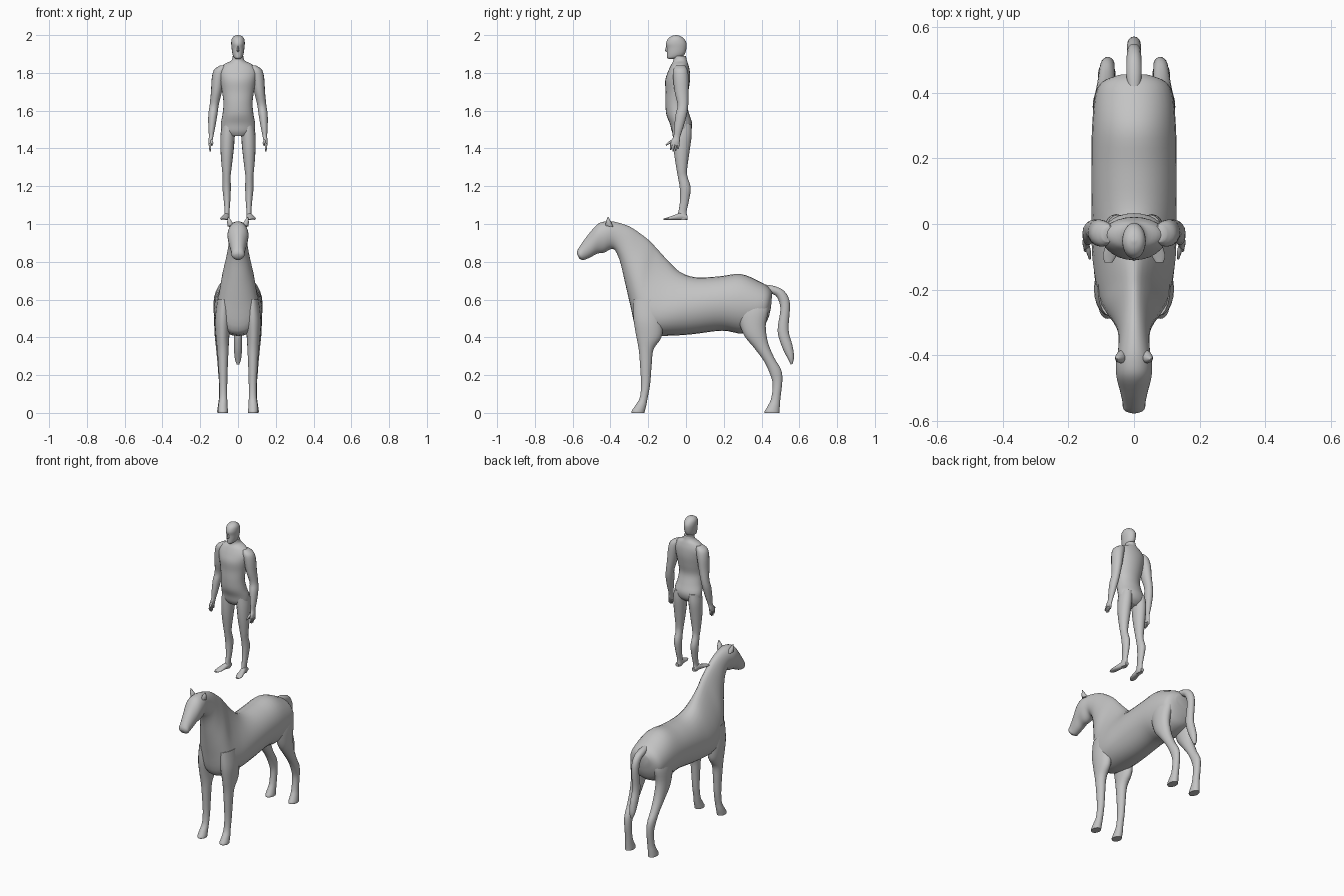
import bpy, bmesh, math
from mathutils import Vector

grey = bpy.data.materials.new("plain grey")
grey.diffuse_color = (0.55, 0.55, 0.55, 1)


def spline(rows, steps):
    """Catmull-Rom through rows of numbers."""
    out = []
    for i in range(len(rows) - 1):
        a, b, c, d = (rows[max(i - 1, 0)], rows[i], rows[i + 1], rows[min(i + 2, len(rows) - 1)])
        for s in range(steps):
            t = s / steps
            out.append([0.5 * (2 * q + (r - p) * t + (2 * p - 5 * q + 4 * r - w) * t * t
                               + (3 * q - p - 3 * r + w) * t ** 3) for p, q, r, w in zip(a, b, c, d)])
    return out + [list(rows[-1])]


def loft(name, rings, n=20, steps=4, mirror=False):
    """Ring: centre x, half width, (y, z) of one profile edge, (y, z) of the other, taper."""
    bm = bmesh.new()
    loops = []
    for x, w, y1, z1, y2, z2, k in spline([(tuple(r) + (0,))[:7] for r in rings], steps):
        mid, half = Vector((x, (y1 + y2) / 2, (z1 + z2) / 2)), Vector((0, (y1 - y2) / 2, (z1 - z2) / 2))
        loop = []
        for i in range(n):
            a = 2 * math.pi * i / n
            t = math.cos(a)
            loop.append(bm.verts.new(mid + half * t + Vector((w * math.sin(a) * (1 - k * t), 0, 0))))
        loops.append(loop)
    for a, b in zip(loops, loops[1:]):
        for i in range(n):
            bm.faces.new((a[i], a[(i + 1) % n], b[(i + 1) % n], b[i]))
    bm.faces.new(loops[0])
    bm.faces.new(loops[-1])
    bmesh.ops.recalc_face_normals(bm, faces=bm.faces)
    me = bpy.data.meshes.new(name)
    bm.to_mesh(me)
    bm.free()
    me.materials.append(grey)
    ob = bpy.data.objects.new(name, me)
    bpy.context.collection.objects.link(ob)
    if mirror:
        ob.modifiers.new("both sides", 'MIRROR')
    bpy.ops.object.select_all(action='DESELECT')
    ob.select_set(True)
    bpy.context.view_layer.objects.active = ob
    bpy.ops.object.shade_smooth_by_angle(angle=math.radians(50))
    return ob


# Horse trunk, neck and head in one sweep from rump to muzzle
loft("horse_body", [
    (0, .05, .457, .64, .45, .56), (0, .095, .435, .668, .435, .50), (0, .118, .39, .695, .40, .45),
    (0, .128, .29, .735, .30, .42), (0, .13, .17, .722, .19, .435), (0, .13, .05, .718, .02, .415, .05),
    (0, .125, -.03, .745, -.11, .408, .25), (0, .112, -.09, .80, -.20, .41, .42),
    (0, .098, -.15, .865, -.26, .435, .48), (0, .082, -.19, .908, -.295, .57, .42),
    (0, .062, -.24, .948, -.325, .70, .28), (0, .049, -.30, .987, -.352, .81, .1),
    (0, .048, -.37, 1.01, -.385, .868), (0, .055, -.42, 1.014, -.432, .849, -.1),
    (0, .053, -.467, 1.0, -.47, .843, -.1), (0, .043, -.515, .947, -.502, .826),
    (0, .035, -.555, .893, -.533, .812), (0, .033, -.575, .86, -.55, .810),
    (0, .018, -.578, .842, -.566, .818)], n=28)

# Front legs, with hooves
loft("horse_front_leg", [
    (.075, .035, -.28, .60, -.11, .60), (.08, .042, -.278, .50, -.12, .48), (.082, .036, -.264, .41, -.13, .40),
    (.08, .03, -.25, .335, -.172, .335), (.079, .025, -.243, .25, -.182, .25), (.078, .021, -.238, .15, -.19, .15),
    (.078, .021, -.245, .08, -.203, .08), (.08, .024, -.268, .04, -.21, .04), (.08, .027, -.288, .01, -.218, .01),
    (.08, .026, -.288, 0, -.22, 0)], mirror=True)

# Hind legs, with thighs and hooves
loft("horse_hind_leg", [
    (.07, .035, .25, .60, .43, .62), (.082, .042, .27, .52, .438, .55), (.088, .037, .305, .415, .422, .46),
    (.086, .032, .36, .345, .435, .37), (.084, .026, .415, .27, .468, .29), (.082, .023, .447, .20, .503, .23),
    (.08, .021, .459, .15, .51, .17), (.08, .021, .452, .08, .50, .08), (.082, .024, .435, .04, .497, .04),
    (.083, .027, .417, .01, .495, .01), (.083, .026, .417, 0, .495, 0)], mirror=True)

# Tail
loft("horse_tail", [
    (0, .02, .41, .68, .43, .64), (0, .024, .465, .672, .455, .63), (0, .023, .52, .645, .482, .612),
    (0, .022, .55, .58, .50, .55), (0, .022, .543, .44, .485, .435), (0, .022, .563, .36, .51, .345),
    (0, .018, .572, .30, .54, .285), (0, .007, .565, .26, .555, .256)], n=14)

# Pointed ears
loft("horse_ear", [
    (.038, .017, -.425, .99, -.385, .985), (.044, .014, -.424, 1.012, -.395, 1.008),
    (.052, .002, -.414, 1.038, -.411, 1.038)], n=10, mirror=True)

# Man: torso, neck and head
loft("man_torso", [
    (0, .05, -.06, 1.465, .0, 1.465), (0, .085, -.075, 1.49, .025, 1.49), (0, .091, -.085, 1.53, .033, 1.53),
    (0, .082, -.104, 1.58, .018, 1.58), (0, .077, -.109, 1.64, .003, 1.64), (0, .084, -.108, 1.70, .012, 1.70),
    (0, .095, -.11, 1.76, .021, 1.76), (0, .10, -.096, 1.805, .02, 1.81), (0, .078, -.08, 1.84, .012, 1.845),
    (0, .036, -.068, 1.862, .004, 1.868), (0, .028, -.066, 1.89, .0, 1.89)], n=24)
loft("man_head", [
    (0, .012, -.092, 1.874, -.06, 1.874), (0, .023, -.100, 1.881, -.02, 1.887), (0, .030, -.101, 1.90, -.004, 1.905),
    (0, .034, -.102, 1.93, .003, 1.935), (0, .036, -.106, 1.955, .002, 1.96), (0, .033, -.096, 1.98, -.01, 1.98),
    (0, .022, -.078, 1.994, -.028, 1.994), (0, .005, -.056, 2.0, -.048, 2.0)])
loft("man_nose", [
    (0, .003, -.104, 1.945, -.09, 1.945), (0, .006, -.111, 1.924, -.09, 1.924),
    (0, .007, -.112, 1.917, -.09, 1.917), (0, .003, -.102, 1.911, -.09, 1.911)], n=10)

# Man: arms
loft("man_arm", [
    (.078, .02, -.055, 1.838, -.005, 1.838), (.094, .034, -.068, 1.815, .008, 1.815),
    (.105, .034, -.068, 1.77, .014, 1.77), (.114, .029, -.06, 1.70, .014, 1.70),
    (.126, .024, -.045, 1.63, .012, 1.63), (.133, .024, -.055, 1.58, .005, 1.58),
    (.139, .018, -.063, 1.51, -.015, 1.51), (.142, .012, -.066, 1.465, -.03, 1.465),
    (.146, .011, -.078, 1.44, -.033, 1.438), (.147, .009, -.083, 1.42, -.038, 1.415)], n=16, mirror=True)

# Man: four fingers and a thumb
for i in range(4):
    y, tip = -.077 + .0125 * i, 1.383 + (.008, 0, .003, .014)[i]
    loft("man_finger_%d" % (i + 1), [
        (.147, .006, y - .006, 1.43, y + .006, 1.43), (.148, .006, y - .008, 1.405, y + .003, 1.405),
        (.146, .003, y - .006, tip, y, tip)], n=8, steps=3, mirror=True)
loft("man_thumb", [
    (.143, .007, -.066, 1.452, -.06, 1.436), (.138, .007, -.09, 1.438, -.084, 1.425),
    (.135, .003, -.108, 1.42, -.105, 1.414)], n=8, steps=3, mirror=True)

# Man: legs and feet
loft("man_leg", [
    (.05, .034, -.07, 1.53, .028, 1.53), (.055, .038, -.07, 1.46, .03, 1.47), (.058, .034, -.064, 1.38, .018, 1.38),
    (.06, .025, -.05, 1.29, .006, 1.29), (.06, .021, -.043, 1.25, .008, 1.25), (.06, .022, -.033, 1.19, .025, 1.19),
    (.058, .017, -.032, 1.12, .015, 1.12), (.058, .013, -.04, 1.065, .003, 1.065),
    (.059, .015, -.045, 1.04, .008, 1.035), (.059, .013, -.04, 1.021, .005, 1.021)], n=16, mirror=True)
loft("man_foot", [
    (.059, .012, .009, 1.045, .007, 1.022), (.06, .016, -.025, 1.06, -.02, 1.02), (.067, .019, -.06, 1.048, -.06, 1.02),
    (.074, .021, -.095, 1.036, -.095, 1.02), (.078, .012, -.118, 1.029, -.118, 1.02)], n=14, mirror=True)
